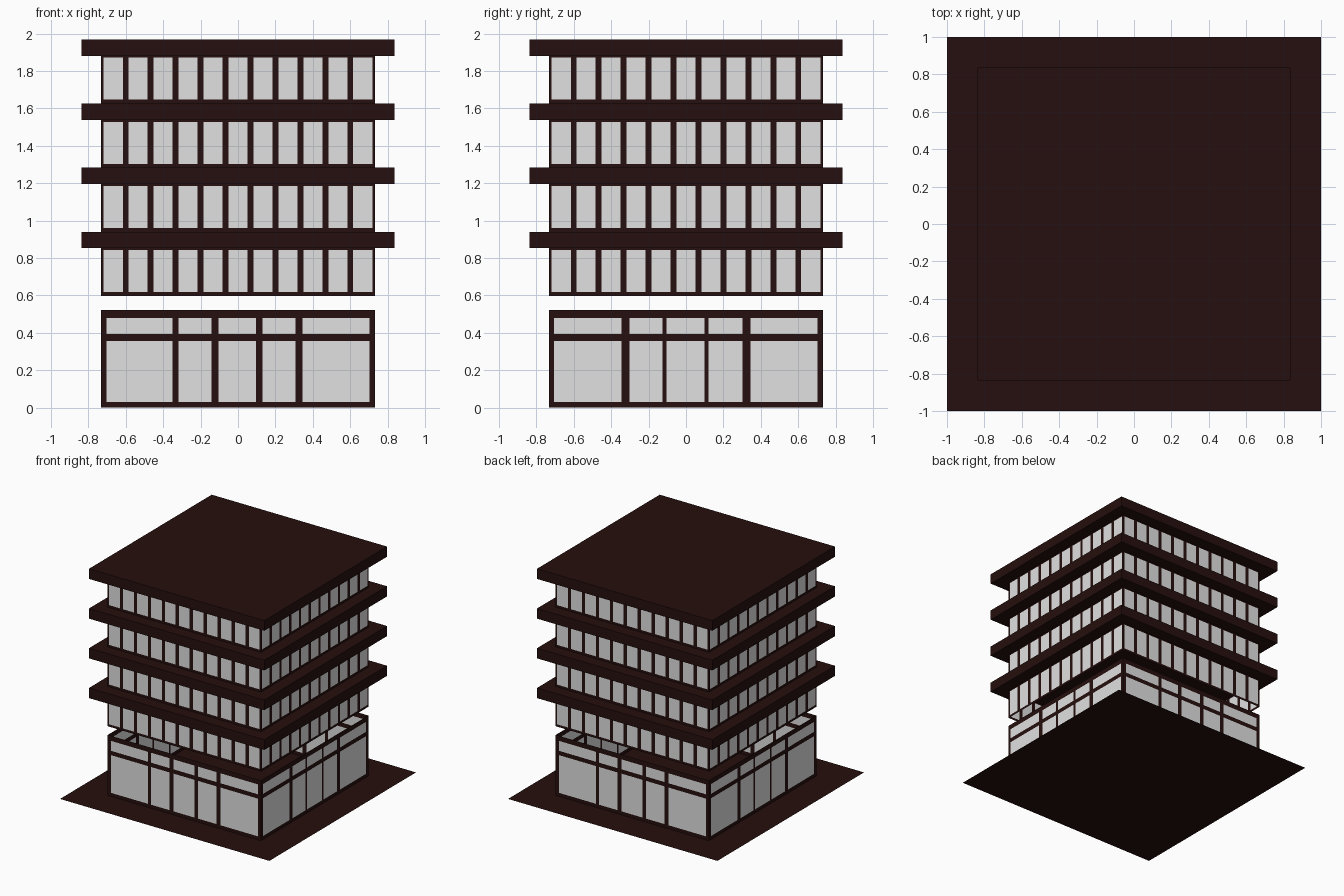
import bpy
import bmesh
from math import pi
from mathutils import Matrix

cube = bpy.data.objects.get("Cube")
if cube:
    bpy.data.objects.remove(cube, do_unlink=True)


def make_material(name, rgb):
    mat = bpy.data.materials.new(name)
    mat.use_nodes = True
    mat.diffuse_color = (*rgb, 1)
    mat.node_tree.nodes["Principled BSDF"].inputs["Base Color"].default_value = (*rgb, 1)
    return mat


frame = make_material("dark brown frame", (0.019, 0.0048, 0.0044))
glass = make_material("pale grey glass", (0.75, 0.75, 0.75))

HALF = 0.732      # half width of the walls
SLAB = 0.837      # half width of the overhanging slabs
PITCH = 0.343     # storey height


def finish(bm, name, mats):
    mesh = bpy.data.meshes.new(name)
    bm.to_mesh(mesh)
    bm.free()
    for mat in mats:
        mesh.materials.append(mat)
    obj = bpy.data.objects.new(name, mesh)
    bpy.context.collection.objects.link(obj)
    return obj


def edges(panes, low, high):
    """Cell borders: frame and pane cells alternate, starting with frame."""
    return [low] + [v for pane in panes for v in pane] + [high]


def wall(name, xs, zs, quarter_turns):
    """Flat wall sheet where the odd cells of both directions are glass."""
    bm = bmesh.new()
    grid = [[bm.verts.new((x, -HALF, z)) for x in xs] for z in zs]
    for r in range(len(zs) - 1):
        for c in range(len(xs) - 1):
            face = bm.faces.new((grid[r][c], grid[r][c + 1],
                                 grid[r + 1][c + 1], grid[r + 1][c]))
            face.material_index = int(r % 2 == 1 and c % 2 == 1)
    bm.transform(Matrix.Rotation(quarter_turns * pi / 2, 4, "Z"))
    return finish(bm, name, (frame, glass))


# Paved ground sheet
bm = bmesh.new()
bmesh.ops.create_grid(bm, x_segments=1, y_segments=1, size=1)
finish(bm, "ground_plate", (frame,))

# Ground floor: open-topped shopfront, two alternating pane layouts
front_panes = [(-0.702, -0.349), (-0.317, -0.141), (-0.103, 0.095),
               (0.132, 0.308), (0.346, 0.704)]
side_panes = [(-0.707, -0.344), (-0.301, -0.125), (-0.103, 0.1),
              (0.121, 0.303), (0.346, 0.704)]
shop_rows = edges([(0.03, 0.356), (0.393, 0.479)], 0, 0.522)
SIDES = ("front", "left", "back", "right")
for turn, side in enumerate(SIDES):
    panes = side_panes if turn % 2 else front_panes
    wall(f"shop_wall_{side}", edges(panes, -HALF, HALF), shop_rows, turn)

# Upper storeys: window bands, each capped by an overhanging slab
centres = [(i - 5) * 0.1334 for i in range(11)]
window_columns = edges([(c - 0.051, c + 0.051) for c in centres], -HALF, HALF)
for storey in range(4):
    base = 0.6 + storey * PITCH
    rows = edges([(base + 0.017, base + 0.242)], base - 0.003, base + 0.253)
    for turn, side in enumerate(SIDES):
        wall(f"storey_{storey + 1}_wall_{side}", window_columns, rows, turn)
    bm = bmesh.new()
    bmesh.ops.create_cube(bm, size=1)
    bmesh.ops.scale(bm, vec=(2 * SLAB, 2 * SLAB, 0.088), verts=bm.verts)
    bmesh.ops.translate(bm, vec=(0, 0, base + 0.296), verts=bm.verts)
    finish(bm, "roof_slab" if storey == 3 else f"floor_slab_{storey + 1}", (frame,))
